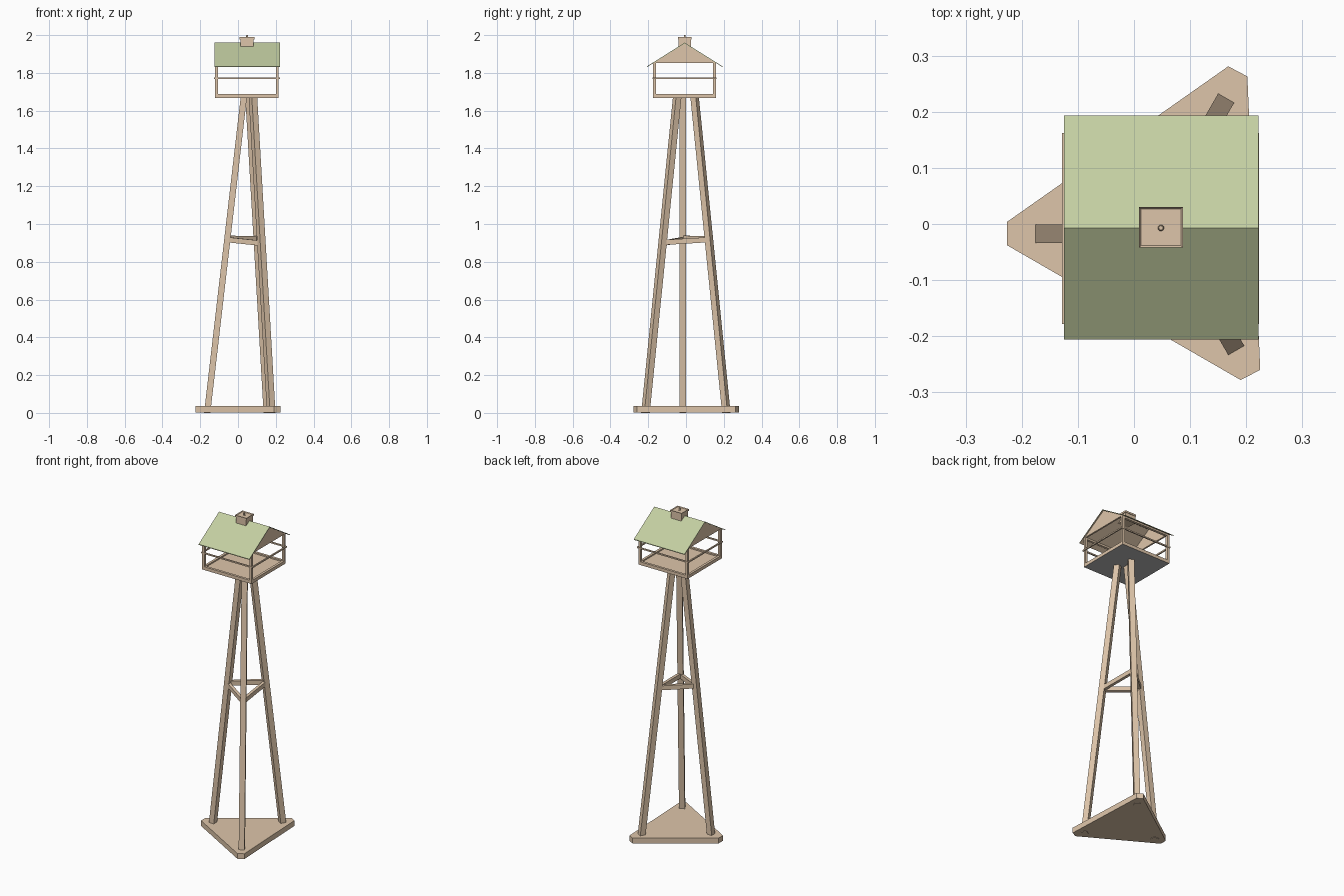
import bpy, bmesh, math
from mathutils import Vector

if "Cube" in bpy.data.objects:
    bpy.data.objects.remove(bpy.data.objects["Cube"])


def material(name, rgb):
    m = bpy.data.materials.new(name)
    m.diffuse_color = (*rgb, 1)
    m.use_nodes = True
    m.node_tree.nodes["Principled BSDF"].inputs["Base Color"].default_value = m.diffuse_color
    return m


WOOD = material("light wood", (0.73, 0.56, 0.40))
GREEN = material("pale green roof", (0.55, 0.62, 0.36))
GREY = material("grey underside", (0.48, 0.48, 0.48))


def finish(name, bm, mats=(WOOD,)):
    bmesh.ops.recalc_face_normals(bm, faces=bm.faces)
    me = bpy.data.meshes.new(name)
    bm.to_mesh(me)
    bm.free()
    for m in mats:
        me.materials.append(m)
    ob = bpy.data.objects.new(name, me)
    bpy.context.collection.objects.link(ob)
    return ob


def loft(name, lower, upper, mats=(WOOD,), rule=None):
    """Closed solid between two matching outlines; rule picks the colour of a face."""
    bm = bmesh.new()
    a = [bm.verts.new(p) for p in lower]
    b = [bm.verts.new(p) for p in upper]
    bm.faces.new(a)
    bm.faces.new(b)
    n = len(a)
    for i in range(n):
        bm.faces.new((a[i], a[(i + 1) % n], b[(i + 1) % n], b[i]))
    bmesh.ops.recalc_face_normals(bm, faces=bm.faces)
    for f in bm.faces:
        f.material_index = rule(f) if rule else 0
    return finish(name, bm, mats)


def box(name, x0, x1, y0, y1, z0, z1, **kw):
    pts = [(x0, y0), (x1, y0), (x1, y1), (x0, y1)]
    return loft(name, [(*p, z0) for p in pts], [(*p, z1) for p in pts], **kw)


def beam(name, p, q, w, h):
    p, q = Vector(p), Vector(q)
    side = (q - p).cross(Vector((0, 0, 1))).normalized() * w / 2
    up = Vector((0, 0, h / 2))
    corners = [side + up, side - up, -side - up, -side + up]
    return loft(name, [p + c for c in corners], [q + c for c in corners])


# Triangular base with clipped corners
outline = [(-0.226, 0.004), (-0.226, -0.038), (0.19, -0.278),
           (0.225, -0.26), (0.202, 0.263), (0.168, 0.281)]
loft("base", [(*p, 0.003) for p in outline], [(*p, 0.036) for p in outline])

# Three legs leaning inwards, passing through the base
LEGS = {"left": (-0.159, -0.017, 180), "back": (0.156, 0.210, 60), "front": (0.174, -0.211, -60)}
LEAN = 0.189 / 1.63


def leg_centre(key, z):
    x, y, deg = LEGS[key]
    a = math.radians(deg)
    s = LEAN * (z - 0.035)
    return Vector((x - s * math.cos(a), y - s * math.sin(a), z))


def leg_section(key, z):
    a = math.radians(LEGS[key][2])
    r = Vector((math.cos(a), math.sin(a), 0)) * 0.0165
    t = Vector((-r.y, r.x, 0))
    c = leg_centre(key, z)
    return [c + r + t, c - r + t, c - r - t, c + r - t]


for key in LEGS:
    loft(key + "_leg", leg_section(key, 0), leg_section(key, 1.672))

# Braces between the legs
for a, b, za, zb in (("left", "back", 0.925, 0.922), ("left", "front", 0.917, 0.898),
                     ("front", "back", 0.902, 0.917)):
    beam(f"{a}_{b}_brace", leg_centre(a, za), leg_centre(b, zb), 0.018, 0.027)

# Cabin floor with grey underside and a raised rim
X0, X1, Y0, Y1 = -0.122, 0.215, -0.175, 0.159
T = 0.015
box("floor", X0, X1, Y0, Y1, 1.668, 1.680, mats=(WOOD, GREY),
    rule=lambda f: int(f.normal.z < -0.5))
for z0, z1, tag in ((1.680, 1.688, "floor_rim"), (1.842, 1.853, "top_plate")):
    box(tag + "_front", X0, X1, Y0, Y0 + T, z0, z1)
    box(tag + "_back", X0, X1, Y1 - T, Y1, z0, z1)
for x in (X0, X1 - T):
    box("floor_rim_side", x, x + T, Y0 + T, Y1 - T, 1.680, 1.688)

# Corner posts
for x in (X0, X1 - T):
    for y in (Y0, Y1 - T):
        box("corner_post", x, x + T, y, y + T, 1.688, 1.853)

# Thin hand rails on all four sides
R = 0.008
for y in (Y0 - 0.003, Y1 + 0.003 - R):
    box("long_rail", X0 - 0.006, X1 + 0.008, y, y + R, 1.768, 1.776)
for x in (X0 - 0.006, X1 + 0.008 - R):
    box("side_rail", x, x + R, Y0, Y1, 1.768, 1.776)

# Gable panels
YM = (Y0 + Y1) / 2 + 0.001
for x in (X0, X1 - 0.01):
    tri = [(Y0, 1.853), (Y1, 1.853), (YM, 1.956)]
    loft("gable", [(x, *p) for p in tri], [(x + 0.01, *p) for p in tri])

# Pitched roof sheet, green above and wood beneath
profile = [(-0.206, 1.835), (YM, 1.960), (0.193, 1.835),
           (0.193, 1.831), (YM, 1.955), (-0.206, 1.831)]
loft("roof", [(-0.125, *p) for p in profile], [(0.222, *p) for p in profile],
     mats=(GREEN, WOOD), rule=lambda f: int(f.normal.z < -0.3))

# Rooftop vent: box, cap with sunken top, small finial
box("vent_box", 0.013, 0.083, -0.039, 0.027, 1.935, 1.980)
cap = box("vent_cap", 0.009, 0.087, -0.042, 0.030, 1.978, 1.989)
bm = bmesh.new()
bm.from_mesh(cap.data)
top = max(bm.faces, key=lambda f: f.calc_center_median().z)
bmesh.ops.inset_individual(bm, faces=[top], thickness=0.005)
bmesh.ops.translate(bm, verts=top.verts, vec=(0, 0, -0.005))
bm.to_mesh(cap.data)
bm.free()

bm = bmesh.new()
bmesh.ops.create_cone(bm, cap_ends=True, segments=12, radius1=0.006, radius2=0.004, depth=0.02)
bmesh.ops.translate(bm, verts=bm.verts, vec=(0.048, -0.007, 1.99))
finish("finial", bm)
